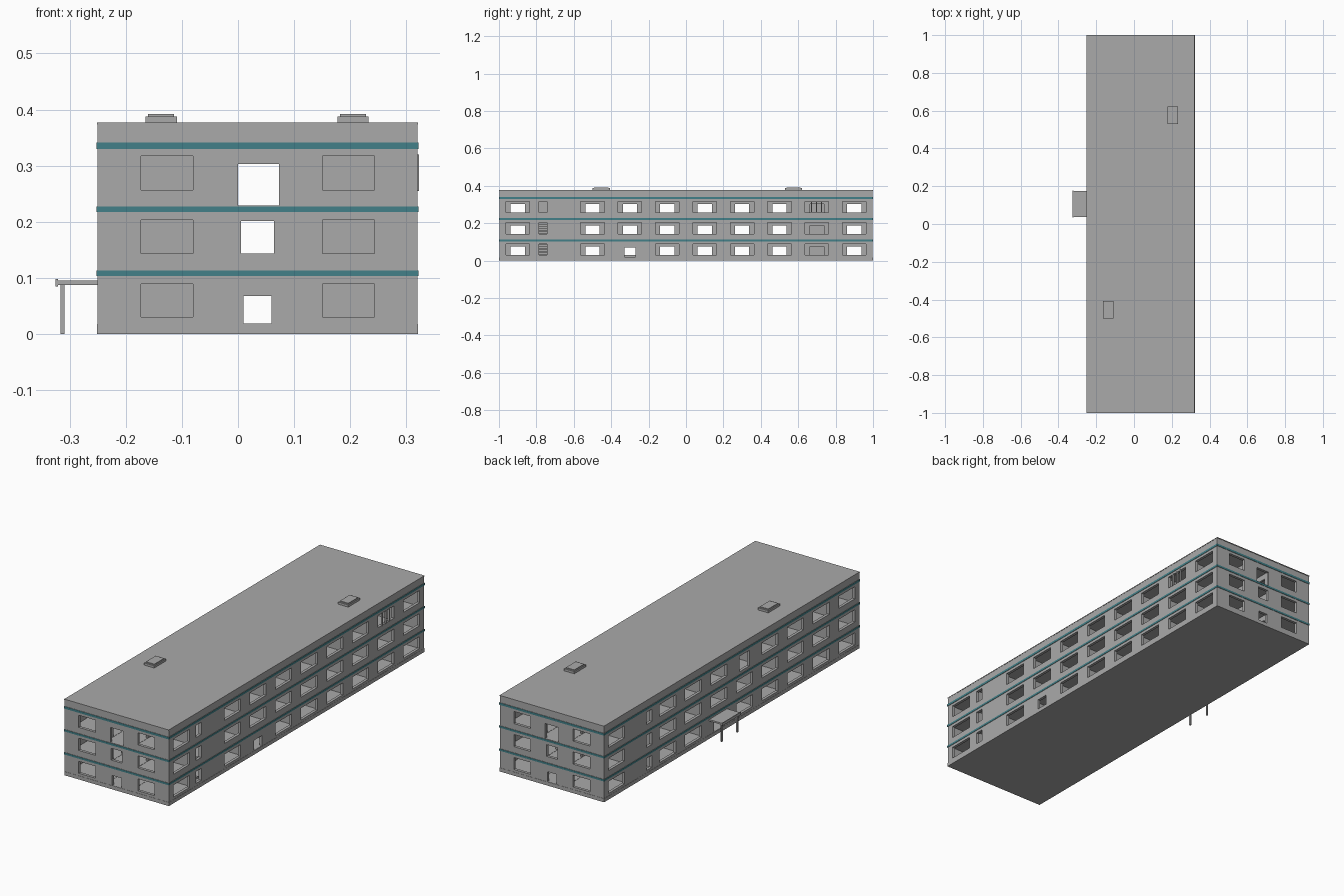
import bpy, bmesh
from mathutils import Vector, Matrix

if "Cube" in bpy.data.objects:
    bpy.data.objects.remove(bpy.data.objects["Cube"])


def material(name, rgb):
    m = bpy.data.materials.new(name)
    m.diffuse_color = (*rgb, 1)
    m.use_nodes = True
    m.node_tree.nodes["Principled BSDF"].inputs["Base Color"].default_value = m.diffuse_color
    return m


GRAY = material("concrete_gray", (0.40, 0.40, 0.40))
TEAL = material("teal_band", (0.055, 0.216, 0.246))


def finish(name, bm, mats=(GRAY,)):
    bmesh.ops.recalc_face_normals(bm, faces=bm.faces)
    mesh = bpy.data.meshes.new(name)
    bm.to_mesh(mesh)
    bm.free()
    for m in mats:
        mesh.materials.append(m)
    ob = bpy.data.objects.new(name, mesh)
    bpy.context.collection.objects.link(ob)
    return ob


def add_box(bm, x, y, z):
    lo, hi = Vector((x[0], y[0], z[0])), Vector((x[1], y[1], z[1]))
    bmesh.ops.create_cube(bm, size=1, matrix=Matrix.Translation((lo + hi) / 2)
                          @ Matrix.Diagonal((*(hi - lo), 1)))


def boxes(name, items):
    bm = bmesh.new()
    for it in items:
        add_box(bm, *it)
    return finish(name, bm)


def wall(name, axis, pos, thick, u, z, holes):
    """Upright wall centred on pos; holes are (u0, u1, z0, z1)."""
    us = sorted({round(v, 4) for v in (*u, *(c for h in holes for c in h[:2]))})
    zs = sorted({round(v, 4) for v in (*z, *(c for h in holes for c in h[2:]))})
    bm, verts = bmesh.new(), {}

    def vert(a, b):
        if (a, b) not in verts:
            verts[a, b] = bm.verts.new((pos, a, b) if axis == 'x' else (a, pos, b))
        return verts[a, b]

    for a0, a1 in zip(us, us[1:]):
        for b0, b1 in zip(zs, zs[1:]):
            ca, cb = (a0 + a1) / 2, (b0 + b1) / 2
            if not any(h[0] < ca < h[1] and h[2] < cb < h[3] for h in holes):
                bm.faces.new([vert(a0, b0), vert(a1, b0), vert(a1, b1), vert(a0, b1)])
    ob = finish(name, bm)
    mod = ob.modifiers.new("thickness", 'SOLIDIFY')
    mod.thickness, mod.offset = thick, 0


# Main sizes
X0, X1, Y = -0.25, 0.32, 0.998
T = 0.014
WIN_Z = [(0.03, 0.089), (0.143, 0.203), (0.257, 0.317)]
FLOOR_Z = [0.018, 0.113, 0.227]
CENTRES = [-0.9, -0.7, -0.5, -0.3, -0.1, 0.1, 0.3, 0.5, 0.7, 0.9]


def side_holes(stair, narrow, special):
    """Window grid of a long wall; special maps (floor, centre) to one opening."""
    holes = []
    for f, wz in enumerate(WIN_Z):
        for c in CENTRES:
            if (f, c) in special:
                holes.append(special[f, c])
            elif c == stair:
                holes.append((narrow - 0.021, narrow + 0.021, *wz))
            else:
                holes.append((c - 0.063, c + 0.063, *wz))
    return holes


# Outer walls
wall("right_wall", 'x', X1 - T / 2, T, (-Y, Y), (0.01, 0.341),
     side_holes(-0.7, -0.765, {(0, -0.3): (-0.33, -0.27, 0.02, 0.07)}))
wall("left_wall", 'x', X0 + T / 2, T, (-Y, Y), (0.01, 0.341),
     side_holes(0.7, 0.645, {(0, 0.1): (0.06, 0.14, 0.019, 0.078),
                             (2, -0.1): (-0.138, -0.062, 0.24, 0.317)}))
end_holes = [(0.01, 0.06, 0.019, 0.068), (0.005, 0.064, 0.143, 0.201),
             (0.0, 0.073, 0.229, 0.303)]
for wz in WIN_Z:
    end_holes += [(-0.173, -0.08, *wz), (0.151, 0.243, *wz)]
for name, s in (("front_wall", -1), ("back_wall", 1)):
    wall(name, 'y', s * (Y - T / 2), T, (X0 + T, X1 - T), (0.01, 0.341), end_holes)

# Corridor walls with a door for each room, open except at the stairwells
for name, x, stair in (("corridor_wall_left", -0.03, 0.7),
                       ("corridor_wall_right", 0.105, -0.7)):
    doors = [(c - 0.038, c + 0.038, z + 0.001, z + 0.075)
             for z in FLOOR_Z for c in CENTRES if c != stair]
    doors[:9] = [(a, b, lo, 0.076) for a, b, lo, hi in doors[:9]]
    wall(name, 'x', x, 0.01, (-Y + T, Y - T), (0.01, 0.335), doors)

# Partitions between rooms
boxes("room_partitions", [(xs, (k * 0.2 - 0.005, k * 0.2 + 0.005), (0.01, 0.335))
                          for k in range(-4, 5)
                          for xs in ((X0 + T, -0.035), (0.11, X1 - T))])

# Floor slabs whose edges show as teal bands
for name, z in (("first_floor_slab", (0.103, 0.113)),
                ("second_floor_slab", (0.217, 0.227)),
                ("roof_slab", (0.33, 0.341))):
    bm = bmesh.new()
    add_box(bm, (X0 - 0.002, X1 + 0.002), (-1, 1), z)
    bm.normal_update()
    for f in bm.faces:
        f.material_index = 1 if abs(f.normal.z) < 0.5 else 0
    finish(name, bm, (GRAY, TEAL))

# Plinth and roof
boxes("plinth", [((X0 - 0.001, X1 + 0.001), (-Y - 0.001, Y + 0.001), (0, 0.018))])
boxes("roof", [((X0, X1), (-Y, Y), (0.341, 0.374)),
               ((X0 - 0.001, X1 + 0.001), (-1, 1), (0.373, 0.377))])

# Roof hatches with a raised lid
for name, x, y in (("roof_hatch_front", -0.137, -0.453), ("roof_hatch_back", 0.205, 0.575)):
    boxes(name, [((x - 0.028, x + 0.028), (y - 0.046, y + 0.046), (0.375, 0.388)),
                 ((x - 0.023, x + 0.023), (y - 0.038, y + 0.038), (0.388, 0.392))])

# Staircases: one rising flight per storey in each stairwell
for name, x0, dx, y in (("right_stairs", 0.28, -1, (-0.79, -0.71)),
                        ("left_stairs", -0.21, 1, (0.61, 0.69))):
    steps = []
    for z0, z1 in zip(FLOOR_Z, FLOOR_Z[1:]):
        for i in range(10):
            a, b = x0 + dx * 0.016 * i, x0 + dx * 0.016 * (i + 1)
            top = z0 + (z1 - 0.01 - z0) * (i + 1) / 10
            steps.append(((min(a, b), max(a, b)), y, (max(z0, top - 0.018), top)))
    boxes(name, steps)

# Small frame on the upper right window
boxes("window_frame", [((X1 - 0.006, X1 + 0.003), (y, y + 0.005), (0.255, 0.32))
                       for y in (0.668, 0.695, 0.722)])

# Entrance canopy on two posts
boxes("entrance_canopy", [((-0.322, X0 + 0.002), (0.036, 0.176), (0.087, 0.095)),
                          ((-0.325, -0.321), (0.034, 0.178), (0.085, 0.098))])
boxes("canopy_posts", [((-0.316, -0.309), (y - 0.004, y + 0.004), (0, 0.088))
                       for y in (0.045, 0.168)])
